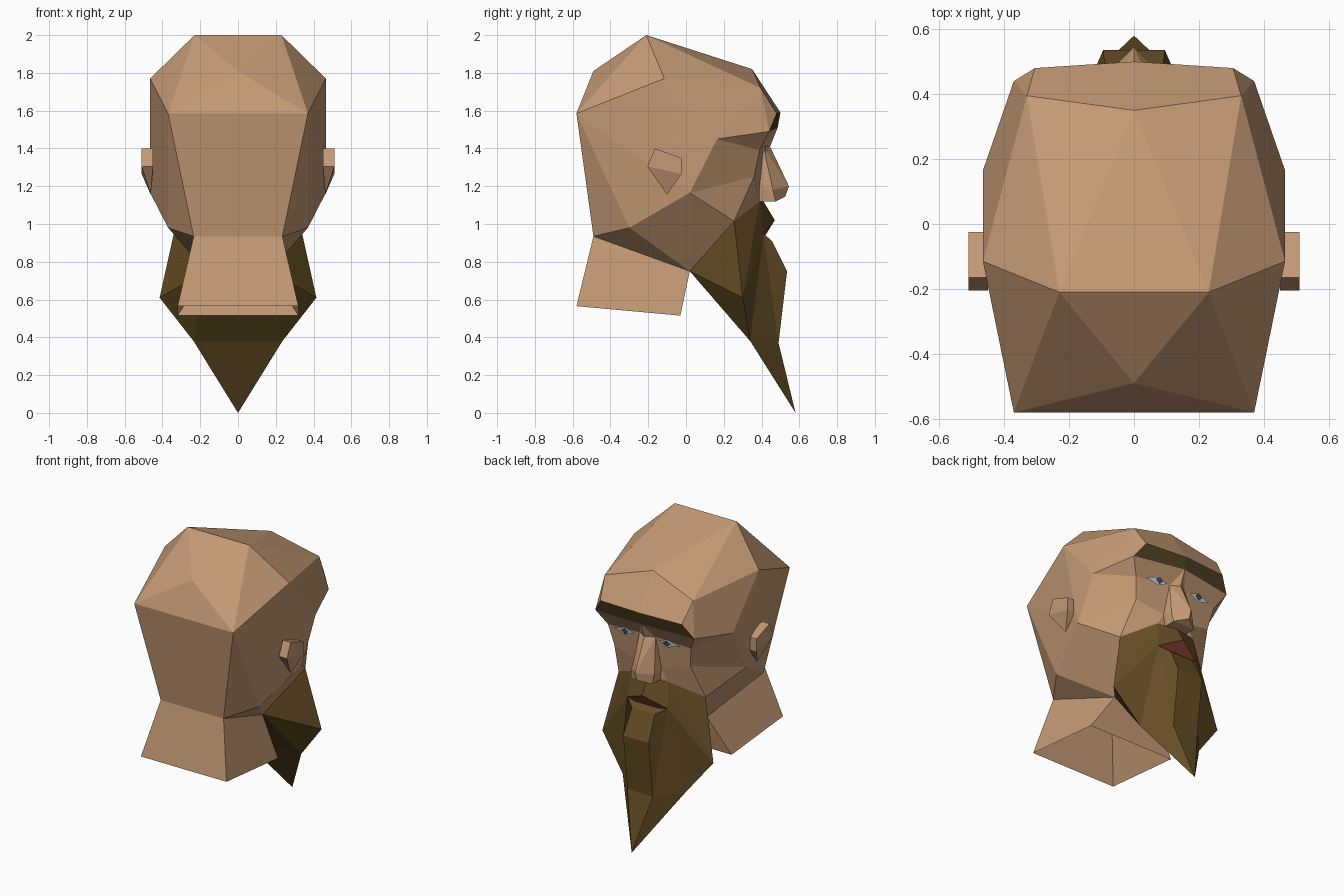
import bpy, bmesh
from mathutils import Vector

if "Cube" in bpy.data.objects:
    bpy.data.objects.remove(bpy.data.objects["Cube"])


def material(name, rgb):
    m = bpy.data.materials.new(name)
    m.diffuse_color = (*rgb, 1)
    m.use_nodes = True
    m.node_tree.nodes["Principled BSDF"].inputs["Base Color"].default_value = m.diffuse_color
    return m


SKIN = material("skin", (0.55, 0.32, 0.175))
HAIR = material("hair", (0.13, 0.075, 0.018))
BROW = material("brow_hair", (0.075, 0.05, 0.015))
LIP = material("lip_red", (0.2, 0.04, 0.025))
WHITE = material("eye_white", (0.75, 0.75, 0.75))
BLUE = material("iris_blue", (0.04, 0.07, 0.2))


# Mirrored flat-faced shell; '-' marks a point's left-hand twin.
# Faces are turned to point away from ref.
def part(name, pts, faces, mat, ref):
    bm = bmesh.new()
    verts, done = {}, set()

    def vert(key):
        x, y, z = pts[key.lstrip("-")]
        if x == 0:
            key = key.lstrip("-")
        if key not in verts:
            verts[key] = bm.verts.new((-x if key[0] == "-" else x, y, z))
        return verts[key]

    for face in faces:
        keys = face.split()
        twin = [k[1:] if k[0] == "-" else "-" + k for k in keys]
        for ks in (keys, twin):
            vs = [vert(k) for k in ks]
            if frozenset(vs) in done:
                continue
            done.add(frozenset(vs))
            f = bm.faces.new(vs)
            f.normal_update()
            if f.normal.dot(f.calc_center_median() - Vector(ref)) < 0:
                f.normal_flip()
    finish(name, bm, mat)


def finish(name, bm, mat):
    me = bpy.data.meshes.new(name)
    bm.to_mesh(me)
    bm.free()
    me.materials.append(mat)
    ob = bpy.data.objects.new(name, me)
    bpy.context.collection.objects.link(ob)


# key points of the right half of the head
skull = dict(
    crown=(.23, -.21, 2), apex=(0, -.49, 1.81), side=(.465, -.115, 1.77),
    back=(.37, -.58, 1.585), nape=(.235, -.49, .935), behind=(.37, -.3, .98),
    cheekbone=(.465, .02, 1.165), temple=(.465, .165, 1.45),
    hair=(.33, .395, 1.72), hairmid=(0, .35, 1.82),
    browtop=(.305, .48, 1.585), browmid=(0, .5, 1.59),
    browend=(.37, .44, 1.49), browlow=(0, .485, 1.51),
    eyeout=(.31, .39, 1.39), eyein=(.06, .41, 1.41), bridge=(0, .445, 1.41),
    cheek=(.285, .36, 1.25), jaw=(.17, .02, .75), beardtop=(.325, .255, 1.015),
    neckback=(.32, -.58, .565), neckfront=(.32, -.03, .515))

# key points of nose, mouth and beard
lower = dict(
    tip=(0, .545, 1.2), tiplow=(0, .525, 1.145), wing=(.085, .46, 1.18),
    wingback=(.09, .39, 1.2), winglow=(.08, .475, 1.12), base=(.08, .39, 1.12),
    stache=(.14, .39, 1.12), stachemid=(0, .41, 1.12), stachelow=(0, .47, 1.02),
    corner=(.15, .41, .95), chin=(.09, .42, .94), chinlow=(.085, .455, .91),
    ridge=(.095, .535, .75), ridgelow=(.095, .49, .37), point=(0, .58, 0),
    flare=(.415, .3, .61), under=(.235, .34, .38))
P = {**skull, **lower}

part("head", P, [
    "crown -crown apex", "crown side back", "crown back apex",
    "apex back -back", "back -back -nape nape", "back nape behind",
    "back behind cheekbone", "back cheekbone side", "side cheekbone temple",
    "crown side hair", "side temple hair", "crown hair hairmid",
    "crown hairmid -crown", "hair temple browend", "hair browend browtop",
    "hair browtop browmid hairmid", "nape behind jaw", "behind cheekbone jaw",
    "cheekbone beardtop jaw", "cheekbone temple eyeout",
    "cheekbone eyeout cheek", "cheekbone cheek beardtop",
    "temple browend eyeout", "browend browlow eyein eyeout",
    "browlow bridge eyein", "eyeout eyein wingback cheek",
    "cheek wingback stache beardtop", "wingback base stache",
], SKIN, (0, 0, 1.3))

part("neck", P, [
    "nape jaw neckfront neckback", "nape -nape -neckback neckback",
    "jaw -jaw -neckfront neckfront",
], SKIN, (0, -.25, .7))

part("eyebrows", P, ["browtop browmid browlow browend"], BROW, (0, 0, 1.3))

part("nose", P, [
    "bridge tip eyein", "eyein tip wing", "eyein wing wingback",
    "wing tip tiplow winglow", "wing winglow base wingback",
    "winglow tiplow -winglow", "winglow -winglow -base base",
], SKIN, (0, .38, 1.2))

part("beard", P, [
    "jaw beardtop flare", "beardtop stache flare", "stache corner flare",
    "corner flare under", "corner under ridgelow",
    "corner ridgelow ridge chinlow", "corner chinlow chin",
    "chin -chin -chinlow chinlow", "chinlow -chinlow -ridge ridge",
    "ridge -ridge -ridgelow ridgelow", "ridgelow -ridgelow point",
    "ridgelow under point", "jaw flare under", "jaw -jaw -under under",
    "under -under point", "stache stachemid stachelow corner",
], HAIR, (0, .3, .68))

part("lower_lip", P, ["corner stachelow -corner -chin chin"], LIP, (0, .3, 1))

# eyes: flat white diamonds with a small iris
eye = dict(o=(.25, .413, 1.395), u=(.16, .427, 1.425), i=(.09, .424, 1.402),
           l=(.16, .42, 1.37), io=(.185, .43, 1.4), iu=(.155, .433, 1.42),
           ii=(.13, .432, 1.4), il=(.155, .426, 1.375))
part("eye_whites", eye, ["o u i l"], WHITE, (0, 0, 1.3))
part("irises", eye, ["io iu ii il"], BLUE, (0, 0, 1.3))

# ears: slanted hulls tapering to the lobe
outline = [(-.165, 1.4), (-.025, 1.35), (-.025, 1.265), (-.205, 1.305)]
for label, s in (("right_ear", 1), ("left_ear", -1)):
    bm = bmesh.new()
    for x in (.45, .51):
        for y, z in outline:
            bm.verts.new((s * x, y, z))
    bm.verts.new((s * .462, -.1, 1.155))
    bmesh.ops.convex_hull(bm, input=bm.verts[:])
    finish(label, bm, SKIN)
